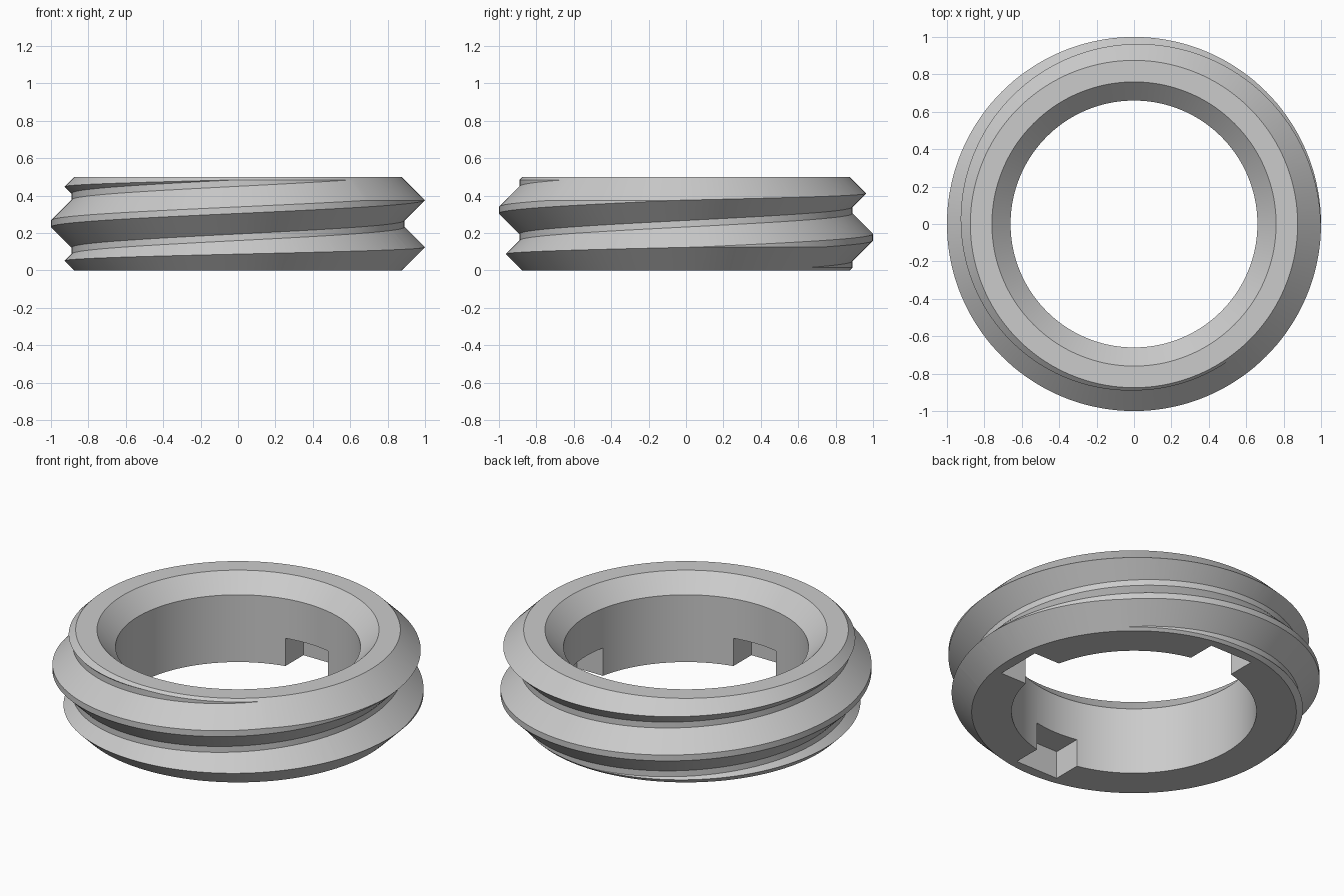
import bpy, bmesh, math
from math import cos, sin, pi

SEGS = 144
HEIGHT = 0.5
PITCH = 0.29
ROOT = 0.89
FLAT = 0.0175      # half width of the crest and root flats

cube = bpy.data.objects.get("Cube")
if cube:
    bpy.data.objects.remove(cube, do_unlink=True)

steel = bpy.data.materials.new("plain grey")
steel.use_nodes = True
grey = (0.6, 0.6, 0.6, 1)
steel.diffuse_color = grey
steel.node_tree.nodes["Principled BSDF"].inputs["Base Color"].default_value = grey


def make_object(name, bm):
    bmesh.ops.recalc_face_normals(bm, faces=bm.faces)
    mesh = bpy.data.meshes.new(name)
    bm.to_mesh(mesh)
    bm.free()
    mesh.materials.append(steel)
    obj = bpy.data.objects.new(name, mesh)
    bpy.context.collection.objects.link(obj)
    return obj


def lathe(name, profile):
    """Closed (r, z) profile turned about the z axis."""
    bm = bmesh.new()
    rings = []
    for i in range(SEGS):
        a = 2 * pi * i / SEGS
        rings.append([bm.verts.new((r * cos(a), r * sin(a), z)) for r, z in profile])
    n = len(profile)
    for i in range(SEGS):
        p, q = rings[i], rings[(i + 1) % SEGS]
        for j in range(n):
            k = (j + 1) % n
            bm.faces.new((p[j], q[j], q[k], p[k]))
    return make_object(name, bm)


def threaded_rod(name, turns=6):
    """Solid rod with one continuous right-handed thread."""
    bm = bmesh.new()
    half = PITCH / 2
    step = [(1, -FLAT), (1, FLAT), (ROOT, half - FLAT), (ROOT, half + FLAT)]
    rows = [(r, z + PITCH * t) for t in range(turns + 1) for r, z in step]
    start = HEIGHT / 2 - 3.5 * PITCH     # puts a crest at mid height on the -x side
    cols = []
    for i in range(SEGS):
        f = i / SEGS
        a = 2 * pi * f
        cols.append([bm.verts.new((r * cos(a), r * sin(a), start + z + PITCH * f))
                     for r, z in rows])
    for i in range(SEGS):
        last = i == SEGS - 1
        p, q = cols[i], cols[(i + 1) % SEGS]
        shift = 4 if last else 0         # the seam joins one pitch higher
        for j in range(len(rows) - 1 - 4):
            bm.faces.new((p[j], q[j + shift], q[j + shift + 1], p[j + 1]))
    # drop vertices past the end of the thread, then close both ends
    bmesh.ops.delete(bm, geom=[v for v in bm.verts if not v.link_faces], context='VERTS')
    low, high = bm.verts.new((0, 0, -2)), bm.verts.new((0, 0, 3))
    for e in [e for e in bm.edges if e.is_boundary]:
        z = sum(v.co.z for v in e.verts) / 2
        bm.faces.new((*e.verts, low if z < HEIGHT / 2 else high))
    return make_object(name, bm)


def cut(target, cutter, operation):
    mod = target.modifiers.new(operation.lower(), 'BOOLEAN')
    mod.operation = operation
    mod.solver = 'EXACT'
    mod.object = cutter
    bpy.context.view_layer.objects.active = target
    bpy.ops.object.modifier_apply(modifier=mod.name)
    bpy.data.objects.remove(cutter, do_unlink=True)


# Ring blank: straight bore, bevelled mouth, steep cones at both ends
ring = lathe("threaded_ring", [
    (0.66, 0), (0.875, 0), (0.875 + HEIGHT / 2, HEIGHT / 2),
    (0.875, HEIGHT), (0.76, HEIGHT), (0.66, 0.4)])

# Outer thread
cut(ring, threaded_rod("thread_cutter"), 'INTERSECT')

# Four drive notches in the underside of the bore
for k in range(4):
    bm = bmesh.new()
    bmesh.ops.create_cube(bm, size=1)
    for v in bm.verts:
        x = 0.815 if v.co.x > 0 else 0.5
        y = v.co.y * 0.28
        z = 0.165 if v.co.z > 0 else -0.1
        a = k * pi / 2
        v.co = (x * cos(a) - y * sin(a), x * sin(a) + y * cos(a), z)
    cut(ring, make_object("notch_cutter", bm), 'DIFFERENCE')

bpy.ops.object.select_all(action='DESELECT')
ring.select_set(True)
bpy.context.view_layer.objects.active = ring
bpy.ops.object.shade_smooth_by_angle(angle=math.radians(25))
